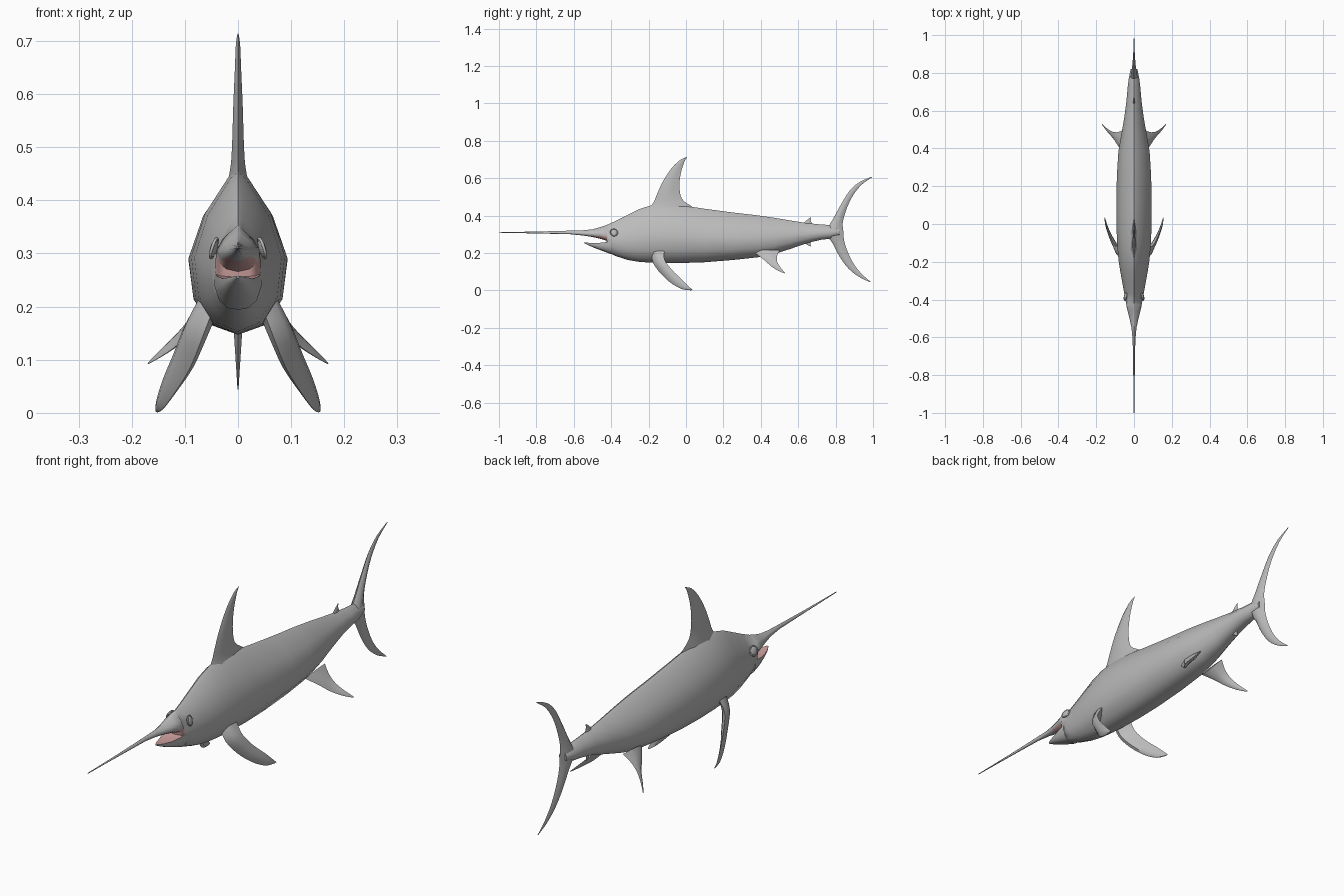
import bpy, bmesh
from mathutils import Vector

if "Cube" in bpy.data.objects:
    bpy.data.objects.remove(bpy.data.objects["Cube"])


def material(name, rgb):
    m = bpy.data.materials.new(name)
    m.diffuse_color = (*rgb, 1)
    m.use_nodes = True
    m.node_tree.nodes["Principled BSDF"].inputs["Base Color"].default_value = m.diffuse_color
    return m


GREY = material("grey skin", (0.5, 0.5, 0.5))
PINK = material("mouth pink", (0.62, 0.36, 0.35))


def loft(name, rings, pink_rule=None, angle=50):
    """Skin closed rings of points, cap both ends, shade smooth."""
    bm = bmesh.new()
    rows = [[bm.verts.new(p) for p in r] for r in rings]
    n = len(rows[0])
    for a, b in zip(rows, rows[1:]):
        for i in range(n):
            j = (i + 1) % n
            bm.faces.new((a[i], a[j], b[j], b[i]))
    bm.faces.new(rows[0])
    bm.faces.new(rows[-1])
    bmesh.ops.recalc_face_normals(bm, faces=bm.faces)
    bm.normal_update()
    if pink_rule:
        for f in bm.faces:
            f.material_index = int(pink_rule(f.calc_center_median(), f.normal))
    me = bpy.data.meshes.new(name)
    bm.to_mesh(me)
    bm.free()
    me.materials.append(GREY)
    me.materials.append(PINK)
    ob = bpy.data.objects.new(name, me)
    bpy.context.collection.objects.link(ob)
    bpy.ops.object.select_all(action='DESELECT')
    ob.select_set(True)
    bpy.context.view_layer.objects.active = ob
    bpy.ops.object.shade_smooth_by_angle(angle=angle * 3.14159 / 180)
    return ob


def spline(rows, steps=3):
    """Catmull-Rom refinement of a list of vectors."""
    rows = [Vector(r) for r in rows]
    out = []
    for i in range(len(rows) - 1):
        p0, p1 = rows[max(i - 1, 0)], rows[i]
        p2, p3 = rows[i + 1], rows[min(i + 2, len(rows) - 1)]
        for s in range(steps):
            t = s / steps
            out.append(0.5 * (2 * p1 + (p2 - p0) * t + (2 * p0 - 5 * p1 + 4 * p2 - p3) * t * t
                              + (3 * p1 - p0 - 3 * p2 + p3) * t ** 3))
    return out + [rows[-1]]


def fin(name, stations, side=(1, 0, 0), sign=1):
    """Stations: leading xyz, trailing xyz, half thickness."""
    side = Vector(side).normalized()
    cols = zip(spline([s[0] for s in stations]), spline([s[1] for s in stations]),
               spline([(s[2], 0, 0) for s in stations]))
    rings = []
    for lead, trail, th in cols:
        t = max(th.x, 0.0008)
        ring = [lead, lead.lerp(trail, .25) + side * t, lead.lerp(trail, .65) + side * t * .7,
                trail, lead.lerp(trail, .65) - side * t * .7, lead.lerp(trail, .25) - side * t]
        rings.append([(p.x * sign, p.y, p.z) for p in ring])
    return loft(name, rings, angle=60)


def flat_fin(name, rows):
    """Fin in the middle plane: lead y, lead z, trail y, trail z, thickness."""
    return fin(name, [((0, a, b), (0, c, d), t) for a, b, c, d, t in rows])


# Cross-section shape: share of half width, share of height
HALF = [(0, 1), (.17, .96), (.70, .73), (1, .47), (.9, .22), (.55, .06), (0, 0)]
SECTION = HALF + [(-x, z) for x, z in HALF[-2:0:-1]]


def body_ring(y, bottom, top, w):
    return [(x * w, y, bottom + (top - bottom) * z) for x, z in SECTION]


# Body with bill: y, bottom, top, half width
BODY = [(-1, .309, .312, .002), (-.8, .305, .315, .004), (-.62, .301, .320, .007),
        (-.55, .294, .322, .013), (-.50, .286, .327, .024), (-.46, .277, .338, .034),
        (-.425, .266, .350, .041), (-.415, .202, .354, .043), (-.37, .182, .375, .051),
        (-.31, .163, .405, .062), (-.25, .153, .435, .073), (-.19, .149, .454, .082),
        (-.12, .147, .461, .088), (-.02, .147, .455, .093), (.10, .151, .437, .093),
        (.25, .163, .417, .091), (.38, .177, .402, .083), (.47, .194, .389, .068),
        (.56, .223, .374, .052), (.65, .254, .360, .040), (.72, .271, .353, .034),
        (.77, .277, .350, .028), (.82, .295, .335, .018)]
loft("body", [body_ring(*r) for r in BODY],
     lambda c, n: -.52 < c.y < -.416 and (n.z < -.6 or (n.y < -.5 and c.y > -.424)))

# Lower jaw with pink floor: y, bottom, top, half width
JAW = [(-.545, .254, .258, .003), (-.52, .241, .255, .016), (-.48, .224, .253, .029),
       (-.44, .209, .257, .039), (-.40, .194, .264, .044)]
JAW_HALF = [(0, .92), (.8, .96), (1, 1), (1, .62), (.8, .25), (.45, .05), (0, 0)]
JAW_SECTION = JAW_HALF + [(-x, z) for x, z in JAW_HALF[-2:0:-1]]
loft("lower_jaw", [[(x * w, y, b + (t - b) * z) for x, z in JAW_SECTION] for y, b, t, w in JAW],
     lambda c, n: n.z > .6)

# Dorsal fin
flat_fin("dorsal_fin", [
    (-.21, .425, .06, .42, .022), (-.175, .468, .03, .45, .014), (-.155, .515, -.022, .49, .011),
    (-.125, .58, -.035, .56, .009), (-.08, .65, -.027, .63, .006), (-.035, .695, -.008, .69, .004),
    (.003, .714, .006, .713, .001)])

# Tail fin, upper tip to lower tip
flat_fin("tail_fin", [
    (.992, .608, .996, .606, .001), (.925, .578, .935, .562, .003), (.872, .53, .885, .495, .006),
    (.826, .455, .853, .42, .010), (.785, .38, .838, .36, .015), (.75, .312, .842, .312, .020),
    (.785, .25, .845, .268, .015), (.822, .18, .865, .205, .010), (.868, .118, .898, .14, .006),
    (.925, .073, .94, .088, .003), (.985, .044, .988, .046, .001)])

# Small rear finlets
flat_fin("upper_finlet", [(.62, .35, .685, .345, .006), (.64, .371, .668, .368, .003),
                          (.664, .39, .668, .389, .001)])
flat_fin("lower_finlet", [(.62, .26, .685, .27, .006), (.64, .249, .665, .254, .003),
                          (.664, .236, .668, .237, .001)])

PECTORAL = [((.045, -.185, .20), (.075, -.115, .21), .018),
            ((.066, -.175, .145), (.100, -.115, .165), .018),
            ((.090, -.130, .085), (.122, -.075, .110), .015),
            ((.120, -.075, .036), (.142, -.025, .062), .010),
            ((.142, -.020, .007), (.154, .015, .022), .006),
            ((.152, .025, .001), (.155, .034, .004), .002)]
PELVIC = [((.055, .37, .20), (.055, .50, .215), .014),
          ((.085, .415, .165), (.082, .487, .185), .010),
          ((.112, .455, .130), (.112, .488, .153), .007),
          ((.143, .490, .107), (.143, .506, .122), .004),
          ((.169, .525, .092), (.170, .530, .094), .001)]

for tag, s in (("right", 1), ("left", -1)):
    fin(tag + "_pectoral_fin", PECTORAL, (1, -.2, .45), s)
    fin(tag + "_pelvic_fin", PELVIC, (.7, 0, 1), s)
    # Eye: shallow dome with a raised rim, tilted with the cheek
    bpy.ops.mesh.primitive_uv_sphere_add(segments=16, ring_count=8, radius=.018,
                                         location=(s * .0455, -.385, .31))
    eye = bpy.context.object
    eye.name = tag + "_eye"
    eye.scale = (.35, 1, 1)
    eye.rotation_euler = (0, -s * .3, -s * -.18)
    eye.data.materials.append(GREY)
    bpy.ops.object.shade_smooth()
    bpy.ops.mesh.primitive_torus_add(major_segments=16, minor_segments=6, major_radius=.019,
                                     minor_radius=.003, location=(s * .0455, -.385, .31),
                                     rotation=(0, 1.5708 - s * .3, s * .18))
    rim = bpy.context.object
    rim.name = tag + "_eye_rim"
    rim.data.materials.append(GREY)
    bpy.ops.object.shade_smooth()
